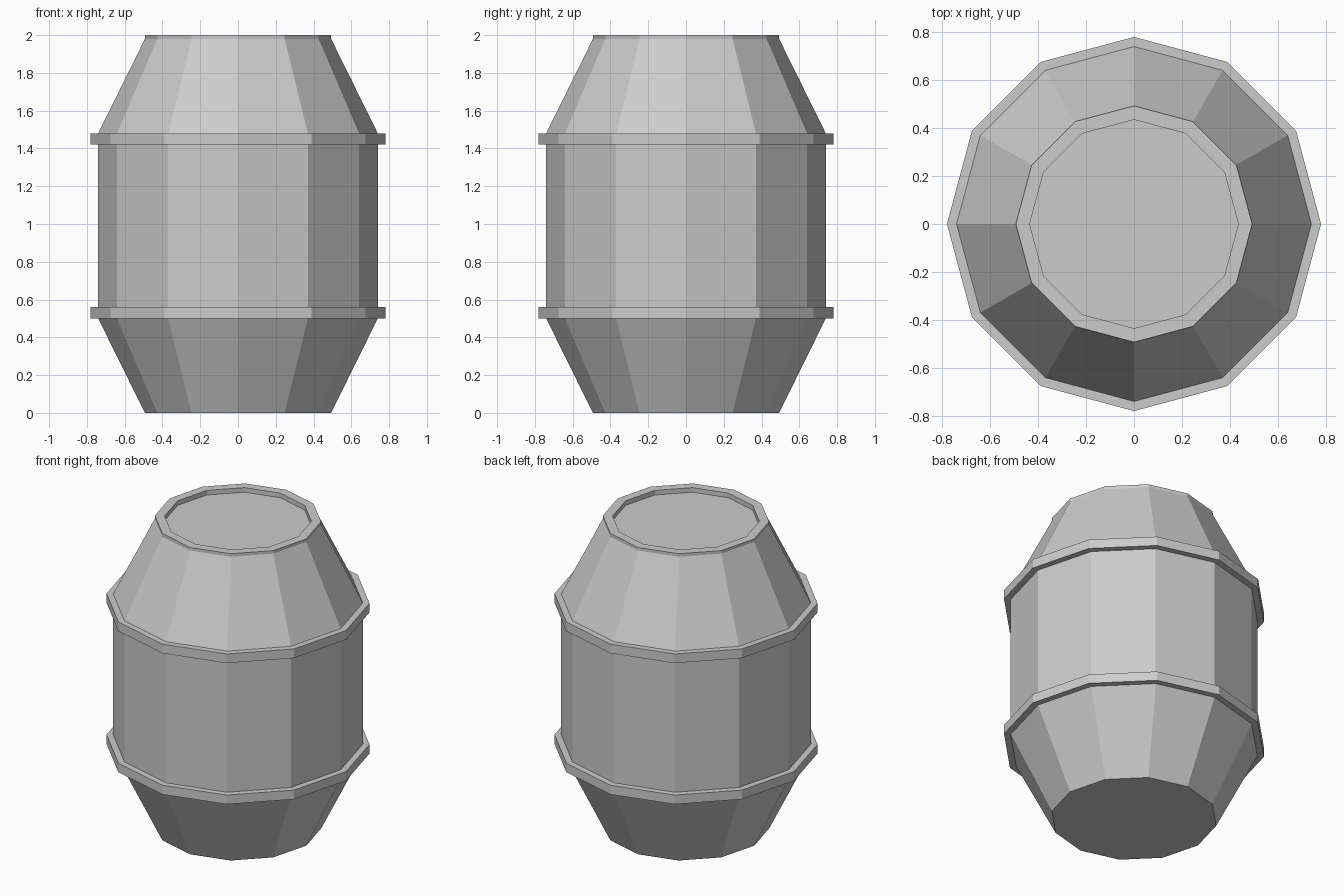
import bpy, bmesh
from math import cos, sin, tau

if "Cube" in bpy.data.objects:
    bpy.data.objects.remove(bpy.data.objects["Cube"])

SIDES = 12


def lathe(name, profile, cap_ends):
    """Revolve (radius, z) points, listed bottom to top outside, into a flat-faced solid."""
    bm = bmesh.new()
    rings = [[bm.verts.new((r * cos(tau * i / SIDES), r * sin(tau * i / SIDES), z))
              for i in range(SIDES)] for r, z in profile]
    for low, high in zip(rings, rings[1:]):
        for i in range(SIDES):
            j = (i + 1) % SIDES
            bm.faces.new((low[i], low[j], high[j], high[i]))
    if cap_ends:
        bm.faces.new(rings[0][::-1])
        bm.faces.new(rings[-1])
    mesh = bpy.data.meshes.new(name)
    bm.to_mesh(mesh)
    bm.free()
    obj = bpy.data.objects.new(name, mesh)
    bpy.context.collection.objects.link(obj)
    return obj


# Barrel body with tapered ends, raised rim and recessed lid
lathe("barrel_body", [(0.493, 0), (0.74, 0.5), (0.74, 1.48), (0.493, 1.98),
                      (0.493, 2.0), (0.435, 2.0), (0.435, 1.97)], True)

# Two hoops around the straight middle section
for name, z in (("lower_hoop", 0.5), ("upper_hoop", 1.42)):
    lathe(name, [(0.74, z), (0.78, z), (0.78, z + 0.06), (0.74, z + 0.06)], False)
